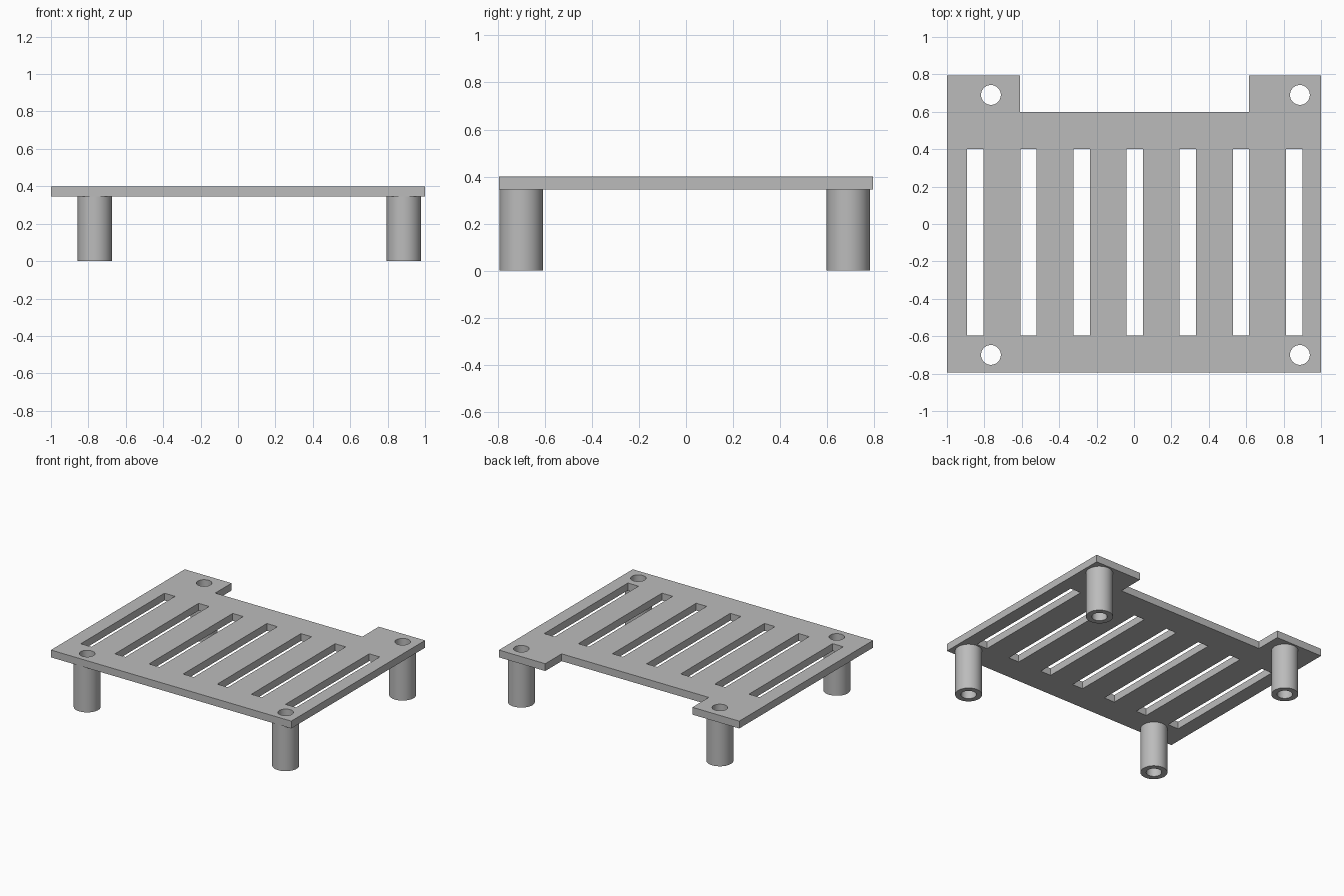
import bpy, bmesh
from math import cos, sin, tau

if "Cube" in bpy.data.objects:
    bpy.data.objects.remove(bpy.data.objects["Cube"], do_unlink=True)

GREY = (0.5, 0.5, 0.5, 1)
grey = bpy.data.materials.new("plain grey")
grey.use_nodes = True
grey.diffuse_color = GREY
grey.node_tree.nodes["Principled BSDF"].inputs["Base Color"].default_value = GREY

TOP, UNDER = 0.4, 0.345
HOLE_R, LEG_R, SIDES = 0.053, 0.092, 48
LEGS = {"front_right_leg": (-0.765, -0.70), "front_left_leg": (0.887, -0.70),
        "back_right_leg": (-0.765, 0.69), "back_left_leg": (0.887, 0.69)}


def make_object(name, bm):
    bmesh.ops.recalc_face_normals(bm, faces=bm.faces)
    mesh = bpy.data.meshes.new(name)
    bm.to_mesh(mesh)
    bm.free()
    mesh.materials.append(grey)
    obj = bpy.data.objects.new(name, mesh)
    bpy.context.collection.objects.link(obj)
    return obj


def add_prism(bm, outline, z0, z1):
    base = bm.faces.new([bm.verts.new((x, y, z0)) for x, y in outline])
    out = bmesh.ops.extrude_face_region(bm, geom=[base], use_keep_orig=True)
    top = [g for g in out["geom"] if isinstance(g, bmesh.types.BMVert)]
    bmesh.ops.translate(bm, verts=top, vec=(0, 0, z1 - z0))


def circle(x, y, r):
    return [(x + r * cos(tau * i / SIDES), y + r * sin(tau * i / SIDES))
            for i in range(SIDES)]


def smooth(obj):
    bpy.ops.object.select_all(action="DESELECT")
    obj.select_set(True)
    bpy.context.view_layer.objects.active = obj
    bpy.ops.object.shade_smooth_by_angle(angle=0.6)


# Plate outline with the notch in its back edge
bm = bmesh.new()
add_prism(bm, [(-1, -0.795), (1, -0.795), (1, 0.795), (0.615, 0.795),
               (0.615, 0.6), (-0.61, 0.6), (-0.61, 0.795), (-1, 0.795)], UNDER, TOP)
plate = make_object("slotted_plate", bm)

# Seven slots and four screw holes
bm = bmesh.new()
for i in range(7):
    x = -0.848 + 0.284 * i
    add_prism(bm, [(x - 0.044, -0.595), (x + 0.044, -0.595),
                   (x + 0.044, 0.4), (x - 0.044, 0.4)], UNDER - 0.1, TOP + 0.1)
for x, y in LEGS.values():
    add_prism(bm, circle(x, y, HOLE_R), UNDER - 0.1, TOP + 0.1)
cutter = make_object("plate_cutter", bm)
cutter.hide_render = True

cut = plate.modifiers.new("openings", "BOOLEAN")
cut.operation, cut.solver, cut.object = "DIFFERENCE", "EXACT", cutter
bpy.context.view_layer.objects.active = plate
bpy.ops.object.modifier_apply(modifier=cut.name)
bpy.data.objects.remove(cutter, do_unlink=True)
smooth(plate)

# Hollow tubular legs
for name, (x, y) in LEGS.items():
    bm = bmesh.new()
    section = [(LEG_R, 0), (LEG_R, UNDER), (HOLE_R, UNDER), (HOLE_R, 0)]
    rings = [[bm.verts.new((px, py, z)) for px, py in circle(x, y, r)]
             for r, z in section]
    for a, b in zip(rings, rings[1:] + rings[:1]):
        for i in range(SIDES):
            j = (i + 1) % SIDES
            bm.faces.new((a[i], a[j], b[j], b[i]))
    smooth(make_object(name, bm))
